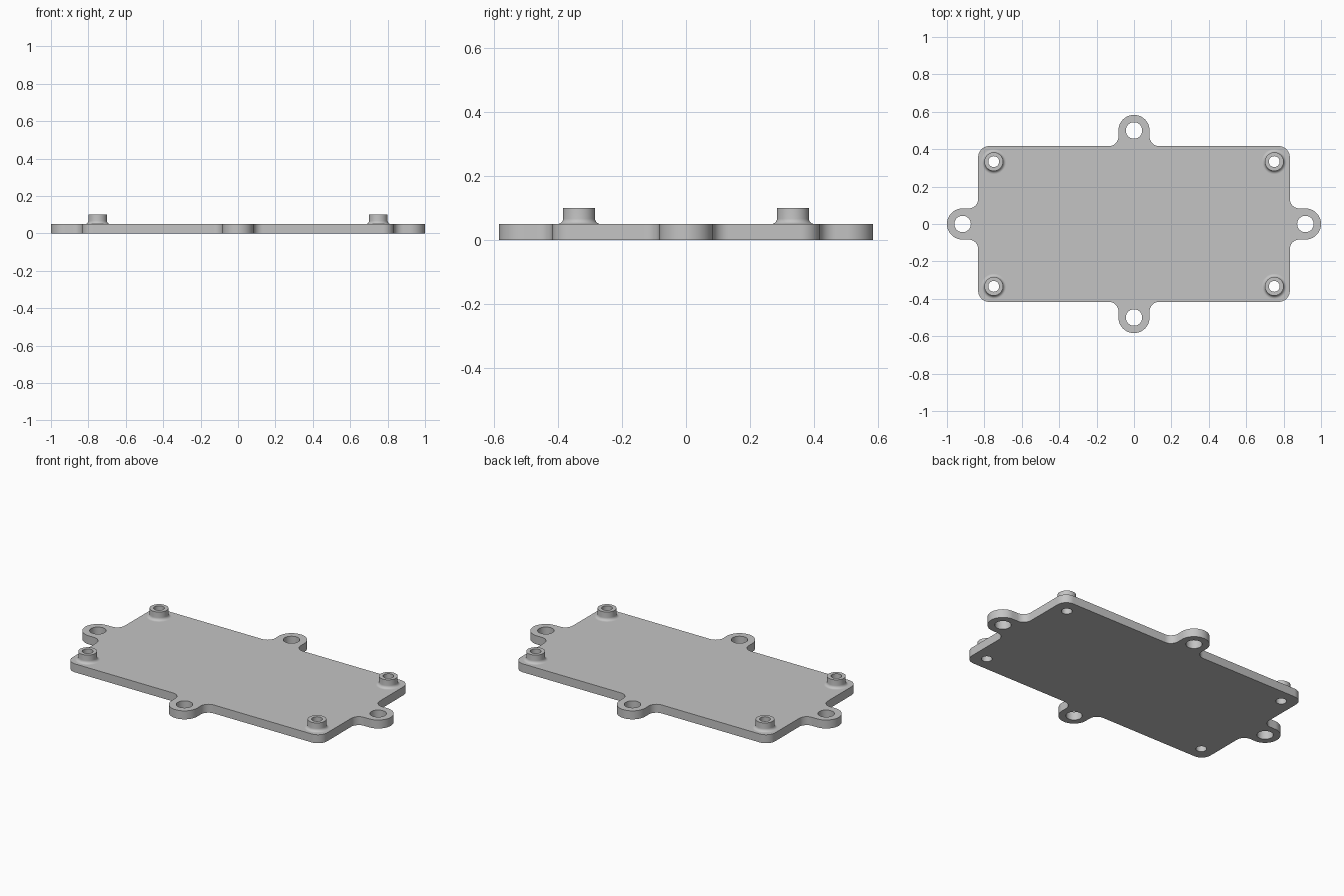
import bpy, bmesh
from math import radians, cos, sin, pi
from mathutils import Vector

cube = bpy.data.objects.get("Cube")
if cube:
    bpy.data.objects.remove(cube, do_unlink=True)

HALF_X, HALF_Y, THICK = 0.8333, 0.4167, 0.05
CORNER_R, TAB_R, FILLET_R, TAB_HOLE_R = 0.06, 0.0833, 0.05, 0.044
BOSS_X, BOSS_Y, BOSS_TOP = 0.75, 0.3333, 0.1
BOSS_R, BOSS_HOLE_R, BOSS_FILLET = 0.05, 0.029, 0.0167

grey = bpy.data.materials.new("light_grey")
grey.use_nodes = True
colour = (0.55, 0.55, 0.55, 1)
grey.diffuse_color = colour
grey.node_tree.nodes["Principled BSDF"].inputs["Base Color"].default_value = colour


def make_object(name, bm):
    bmesh.ops.recalc_face_normals(bm, faces=bm.faces)
    mesh = bpy.data.meshes.new(name)
    bm.to_mesh(mesh)
    bm.free()
    mesh.materials.append(grey)
    obj = bpy.data.objects.new(name, mesh)
    bpy.context.collection.objects.link(obj)
    return obj


def activate(obj):
    bpy.ops.object.select_all(action='DESELECT')
    obj.select_set(True)
    bpy.context.view_layer.objects.active = obj


def arc(cx, cy, r, start, end, steps):
    angles = [radians(start + (end - start) * i / steps) for i in range(steps + 1)]
    return [(cx + r * cos(a), cy + r * sin(a)) for a in angles]


def side_outline(quarter):
    """One edge with its rounded tab, then the following rounded corner."""
    edge, half = (HALF_X, HALF_Y) if quarter % 2 == 0 else (HALF_Y, HALF_X)
    reach = TAB_R + FILLET_R
    local = arc(-reach, edge + FILLET_R, FILLET_R, -90, 0, 10)
    local += arc(0, edge + TAB_R, TAB_R, 180, 0, 32)
    local += arc(reach, edge + FILLET_R, FILLET_R, 180, 270, 10)
    local += arc(half - CORNER_R, edge - CORNER_R, CORNER_R, 90, 0, 12)
    out = Vector((cos(quarter * pi / 2), sin(quarter * pi / 2), 0))
    along = Vector((-out.y, out.x, 0))
    return [along * t + out * n for t, n in local]


# Plate with four mounting tabs
bm = bmesh.new()
outline = [p for q in range(4) for p in side_outline(q)]
face = bm.faces.new([bm.verts.new(p) for p in outline])
extruded = bmesh.ops.extrude_face_region(bm, geom=[face])["geom"]
bmesh.ops.translate(bm, vec=(0, 0, THICK),
                    verts=[v for v in extruded if isinstance(v, bmesh.types.BMVert)])
bmesh.ops.remove_doubles(bm, verts=bm.verts, dist=1e-5)
plate = make_object("base_plate", bm)

# Drill the tab holes and the boss holes
boss_spots = [(x, y) for x in (-BOSS_X, BOSS_X) for y in (-BOSS_Y, BOSS_Y)]
tx, ty = HALF_X + TAB_R, HALF_Y + TAB_R
holes = [(x, y, TAB_HOLE_R) for x, y in ((tx, 0), (-tx, 0), (0, ty), (0, -ty))]
holes += [(x, y, BOSS_HOLE_R) for x, y in boss_spots]
bm = bmesh.new()
for x, y, r in holes:
    made = bmesh.ops.create_cone(bm, cap_ends=True, segments=48, radius1=r, radius2=r, depth=1)
    bmesh.ops.translate(bm, vec=(x, y, 0), verts=made["verts"])
cutter = make_object("hole_cutter", bm)
cutter.hide_render = True
drill = plate.modifiers.new("holes", 'BOOLEAN')
drill.operation, drill.solver, drill.object = 'DIFFERENCE', 'EXACT', cutter
activate(plate)
bpy.ops.object.modifier_apply(modifier=drill.name)
bpy.data.objects.remove(cutter, do_unlink=True)
bpy.ops.object.shade_smooth_by_angle(angle=radians(30))

# Hollow bosses with a fillet at the foot
profile = [(BOSS_HOLE_R, THICK), (BOSS_HOLE_R, BOSS_TOP), (BOSS_R, BOSS_TOP)]
profile += arc(BOSS_R + BOSS_FILLET, THICK + BOSS_FILLET, BOSS_FILLET, 180, 270, 8)
names = ("right_front_boss", "right_back_boss", "left_front_boss", "left_back_boss")
for name, (x, y) in zip(names, boss_spots):
    bm = bmesh.new()
    verts = [bm.verts.new((r, 0, z)) for r, z in profile]
    edges = [bm.edges.new(pair) for pair in zip(verts, verts[1:])]
    bmesh.ops.spin(bm, geom=verts + edges, cent=(0, 0, 0), axis=(0, 0, 1),
                   angle=2 * pi, steps=48, use_merge=False)
    bmesh.ops.remove_doubles(bm, verts=bm.verts, dist=1e-5)
    bmesh.ops.recalc_face_normals(bm, faces=bm.faces)
    # Keep the rim facing up
    rim = max(bm.faces, key=lambda f: f.calc_center_median().z)
    flip = rim.normal.z < 0
    boss = make_object(name, bm)
    if flip:
        boss.data.flip_normals()
    boss.location = (x, y, 0)
    activate(boss)
    bpy.ops.object.shade_smooth_by_angle(angle=radians(30))
